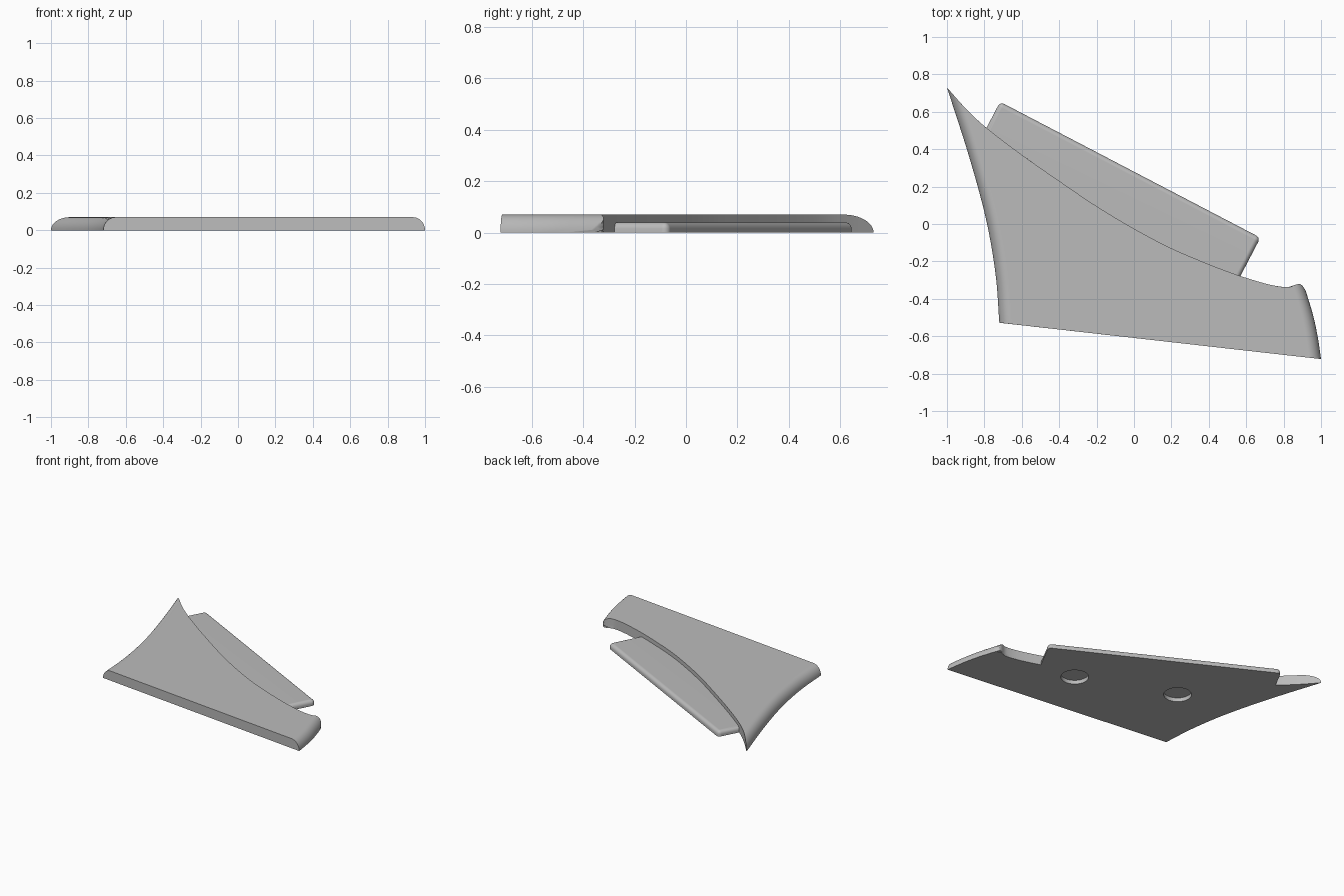
import bpy, bmesh, math
from mathutils import Vector, Matrix

cube = bpy.data.objects.get("Cube")
if cube:
    bpy.data.objects.remove(cube, do_unlink=True)

HEIGHT, ROUND, LEVELS = 0.07, 0.066, 10

grey = bpy.data.materials.new("plain grey")
grey.use_nodes = True
grey.diffuse_color = (0.5, 0.5, 0.5, 1)
grey.node_tree.nodes["Principled BSDF"].inputs["Base Color"].default_value = (0.5, 0.5, 0.5, 1)


def spline(pts, steps=16):
    """Smooth curve through a few plan points."""
    p = [Vector(q) for q in pts]
    p = [2 * p[0] - p[1]] + p + [2 * p[-1] - p[-2]]
    out = []
    for a, b, c, d in zip(p, p[1:], p[2:], p[3:]):
        for k in range(steps):
            t = k / steps
            out.append(0.5 * (2 * b + (c - a) * t + (2 * a - 5 * b + 4 * c - d) * t ** 2
                              + (3 * b - a - 3 * c + d) * t ** 3))
    return out + [p[-2]]


def at(curve, t):
    """Point at fraction t along a dense curve."""
    f = t * (len(curve) - 1)
    i = min(int(f), len(curve) - 2)
    return curve[i].lerp(curve[i + 1], f - i)


def make_object(name, bm):
    bmesh.ops.recalc_face_normals(bm, faces=bm.faces)
    mesh = bpy.data.meshes.new(name)
    bm.to_mesh(mesh)
    bm.free()
    mesh.materials.append(grey)
    ob = bpy.data.objects.new(name, mesh)
    bpy.context.collection.objects.link(ob)
    return ob


def activate(ob):
    bpy.ops.object.select_all(action='DESELECT')
    ob.select_set(True)
    bpy.context.view_layer.objects.active = ob


# Plan curves of the blade
front_dir = Vector((1, -0.11))
left_edge = spline([(-0.72, -0.528), (-0.74, -0.27), (-0.79, 0.02), (-0.88, 0.355), (-1, 0.73)])
right_edge = spline([(1, -0.722), (0.985, -0.62), (0.963, -0.51), (0.932, -0.4), (0.9, -0.3)])
back_edge = spline([(-1, 0.73), (-0.9, 0.618), (-0.79, 0.515), (-0.6, 0.37), (-0.4, 0.23), (-0.2, 0.095),
                    (0, -0.025), (0.2, -0.13), (0.4, -0.215), (0.56, -0.275), (0.72, -0.323),
                    (0.82, -0.338), (0.86, -0.326), (0.89, -0.322), (0.915, -0.352),
                    (0.932, -0.4), (0.945, -0.46)])


def back_y(x):
    for a, b in zip(back_edge, back_edge[1:]):
        if b.x >= x:
            return a.y + (b.y - a.y) * (x - a.x) / max(b.x - a.x, 1e-6)
    return back_edge[-1].y


def clipped(edge, shift, n=32):
    """Slide a side edge along the front and stop it at the back curve."""
    lo, hi = 0.5, 1.0
    for _ in range(30):
        mid = (lo + hi) / 2
        p = at(edge, mid) + shift
        if p.y < back_y(p.x):
            lo = mid
        else:
            hi = mid
    return [at(edge, lo * k / n) + shift for k in range(n + 1)]


def outline(inset):
    left = clipped(left_edge, front_dir * inset)
    right = clipped(right_edge, -front_dir * inset)
    x0, x1 = left[-1].x, right[-1].x
    xs = [x0 + (x1 - x0) * k / 120 for k in range(1, 120)]
    return left + [Vector((x, back_y(x))) for x in xs] + right[::-1]


# Blade: stacked outlines whose side edges roll over in a quarter round
bm = bmesh.new()
rings = []
for i in range(LEVELS + 1):
    a = math.pi / 2 * i / LEVELS
    rings.append([bm.verts.new((p.x, p.y, HEIGHT * math.sin(a)))
                  for p in outline(ROUND * (1 - math.cos(a)))])
for low, high in zip(rings, rings[1:]):
    for k in range(len(low)):
        j = (k + 1) % len(low)
        bm.faces.new((low[k], low[j], high[j], high[k]))
bm.faces.new(rings[0][::-1])
bm.faces.new(rings[-1])
blade = make_object("blade", bm)

# Rear tab: rotated slab with rounded top and corners, running under the blade
LENGTH, DEPTH, THICK = 1.57, 0.31, 0.04
along = Vector((0.887, -0.463, 0)).normalized()
inward = Vector((along.y, -along.x, 0))
centre = Vector((-0.02, 0.29, THICK / 2)) + inward * DEPTH / 2
bm = bmesh.new()
bmesh.ops.create_cube(bm, size=1)
bmesh.ops.scale(bm, vec=(LENGTH, DEPTH, THICK), verts=bm.verts)
rounded = [e for e in bm.edges if all(v.co.z > 0 for v in e.verts)
           or (abs(e.verts[0].co.z - e.verts[1].co.z) > 0.01 and e.verts[0].co.y > 0)]
bmesh.ops.bevel(bm, geom=rounded, offset=0.025, segments=5, profile=0.5, affect='EDGES')
turn = Matrix.Rotation(math.atan2(along.y, along.x), 4, 'Z')
bmesh.ops.transform(bm, matrix=Matrix.Translation(centre) @ turn, verts=bm.verts)
tab = make_object("rear_tab", bm)

# Two round sockets in the underside
for x, y in ((0.294, -0.258), (-0.375, 0.0)):
    bm = bmesh.new()
    bmesh.ops.create_cone(bm, cap_ends=True, segments=48, radius1=0.092, radius2=0.092, depth=0.06,
                          matrix=Matrix.Translation((x, y, -0.002)))
    cutter = make_object("socket_cutter", bm)
    cutter.hide_render = True
    for ob in (blade, tab):
        activate(ob)
        cut = ob.modifiers.new("socket", 'BOOLEAN')
        cut.operation, cut.solver, cut.object = 'DIFFERENCE', 'EXACT', cutter
        bpy.ops.object.modifier_apply(modifier=cut.name)
    bpy.data.objects.remove(cutter, do_unlink=True)

for ob in (blade, tab):
    activate(ob)
    bpy.ops.object.shade_smooth_by_angle(angle=math.radians(35))
    weighted = ob.modifiers.new("clean_shading", 'WEIGHTED_NORMAL')
    weighted.keep_sharp = True
